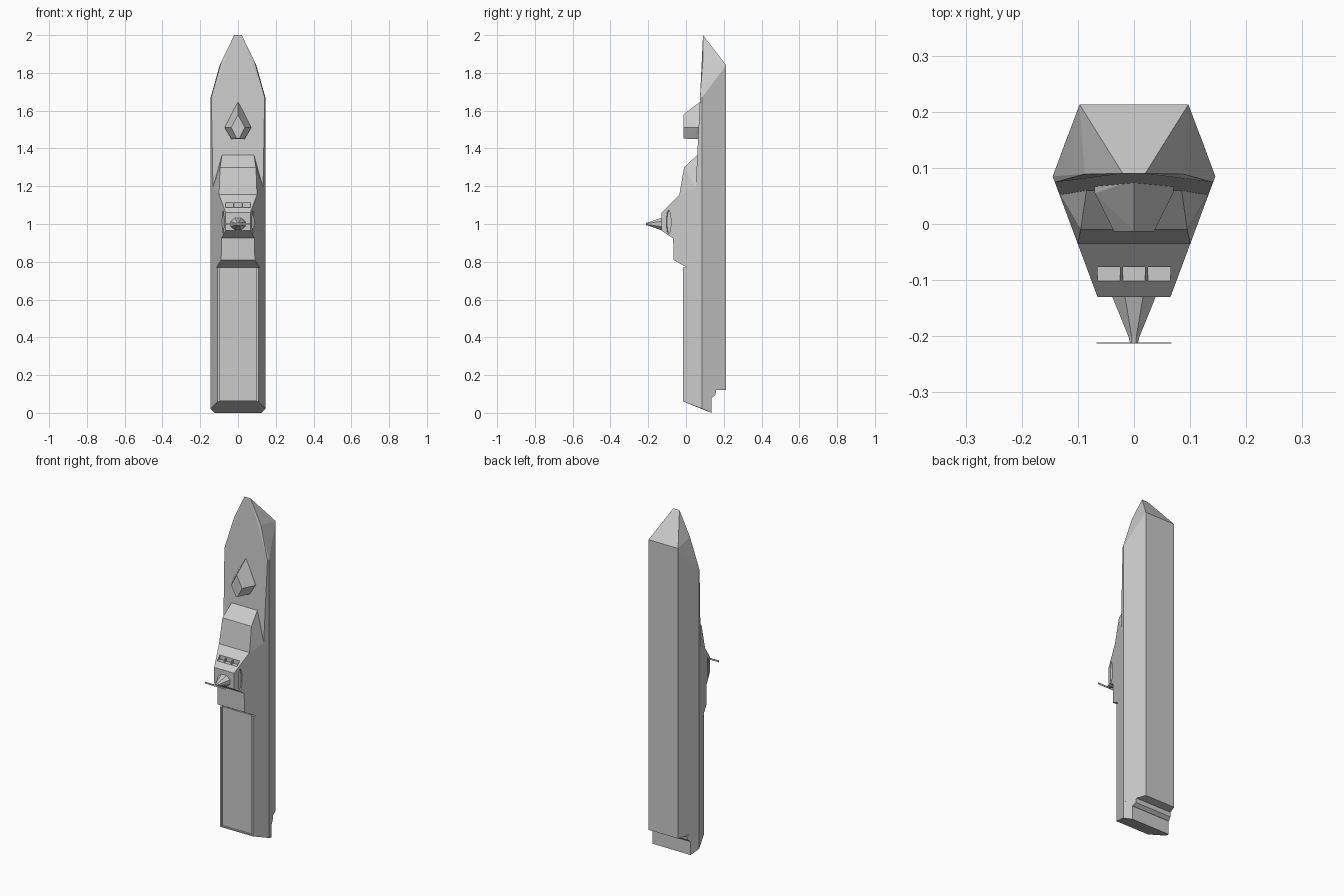
import bpy, bmesh, math
from mathutils import Vector, Matrix

if "Cube" in bpy.data.objects:
    bpy.data.objects.remove(bpy.data.objects["Cube"])

def side(y):
    # half-width of the inward leaning sides above (front of) the chine
    return 0.145 - 0.372 * abs(y - 0.085)

def finish(name, bm):
    bmesh.ops.recalc_face_normals(bm, faces=bm.faces)
    me = bpy.data.meshes.new(name)
    bm.to_mesh(me)
    bm.free()
    ob = bpy.data.objects.new(name, me)
    bpy.context.collection.objects.link(ob)
    return ob

def solid(name, pts):
    # mirrored convex solid from (y, z[, half_width]) points
    bm = bmesh.new()
    for p in pts:
        w = p[2] if len(p) > 2 else side(p[0])
        for x in ((w, -w) if w else (0,)):
            bm.verts.new((x, p[0], p[1]))
    r = bmesh.ops.convex_hull(bm, input=bm.verts)
    junk = {g for g in r['geom_interior'] + r['geom_unused'] if isinstance(g, bmesh.types.BMVert)}
    bmesh.ops.delete(bm, geom=list(junk), context='VERTS')
    bmesh.ops.dissolve_limit(bm, angle_limit=0.01, verts=bm.verts, edges=bm.edges)
    return finish(name, bm)

def box(name, x, y, z):
    bm = bmesh.new()
    bmesh.ops.create_cube(bm, size=1)
    for v in bm.verts:
        v.co = [r[0] if c < 0 else r[1] for c, r in zip(v.co, (x, y, z))]
    return finish(name, bm)

def cut(target, cutter):
    cutter.hide_render = True
    m = target.modifiers.new('cut', 'BOOLEAN')
    m.operation = 'DIFFERENCE'
    m.solver = 'EXACT'
    m.object = cutter

def deck(z):
    return 0.09 - 0.0475 * (2 - z)

# Hull with bow, and the stepped stern under it
solid('hull', [
    (0.213, 0.12, 0.097), (0.213, 1.84, 0.097), (0.085, 0.12), (0.085, 1.67),
    (deck(0.12), 0.12), (deck(1.67), 1.67),
    (0.089, 1.86, 0.088), (0.09, 2.0, 0.02)])
solid('stern', [
    (0.135, 0.0, 0.125), (0.135, 0.125, 0.125), (0.085, 0.022), (0.085, 0.125),
    (-0.002, 0.055), (-0.002, 0.125)])
solid('stern_step', [
    (0.125, 0.08), (0.137, 0.08), (0.156, 0.095), (0.16, 0.125), (0.125, 0.125)])

# Aft deck with a low rim
aft = solid('aft_deck', [(-0.015, 0.06), (-0.015, 0.77), (0.04, 0.046), (0.04, 0.77)])
cut(aft, box('aft_deck_cutter', (-0.099, 0.099), (-0.1, -0.004), (0.066, 0.8)))

# Superstructure
solid('forward_house', [
    (deck(1.37) + 0.005, 1.37, 0.084), (-0.01, 1.30, 0.095), (-0.035, 1.155),
    (0.055, 1.19), (0.055, 1.155)])
bridge = solid('bridge', [
    (-0.035, 1.155), (-0.13, 1.06), (-0.13, 0.965), (-0.07, 0.925),
    (0.06, 0.925), (0.06, 1.155)])
solid('aft_house', [
    (-0.068, 0.926), (-0.066, 0.81), (0.003, 0.77), (0.06, 0.77), (0.06, 0.926)])

# Bridge window recesses
for i in (-1, 0, 1):
    c = i * 0.045
    cut(bridge, box('window_cutter', (c - 0.02, c + 0.02), (-0.14, -0.077), (1.088, 1.125)))

# Oval recesses on both sides of the bridge
for s in (-1, 1):
    bm = bmesh.new()
    n = Vector((s, -0.372, 0)).normalized()
    up = Vector((0, 0, 1))
    t = up.cross(n)
    m = Matrix((t, up, n)).transposed().to_4x4()
    m.translation = Vector((s * side(-0.092), -0.092, 1.01))
    bmesh.ops.create_cone(bm, cap_ends=True, segments=10, radius1=1, radius2=1, depth=0.02,
                          matrix=m @ Matrix.Diagonal((0.013, 0.064, 1, 1)))
    cut(bridge, finish('side_recess_cutter', bm))

# Forward-pointing mast with cross bar
bm = bmesh.new()
for y, r1, r2, d in ((-0.1625, 0.044, 0.011, 0.075), (-0.205, 0.011, 0.008, 0.012)):
    bmesh.ops.create_cone(
        bm, cap_ends=True, segments=8, radius1=r1, radius2=r2, depth=d,
        matrix=Matrix.Translation((0, y, 1.0)) @ Matrix.Rotation(math.pi / 2, 4, 'X')
        @ Matrix.Diagonal((1, 0.85, 1, 1)) @ Matrix.Rotation(math.pi / 8, 4, 'Z'))
finish('mast', bm)
box('mast_bar', (-0.067, 0.067), (-0.213, -0.211), (0.995, 1.005))

# Faceted gun turret
solid('turret', [
    (0.078, 1.65, 0), (0.07, 1.51, 0.07), (0.07, 1.45, 0.035), (0.05, 1.45, 0.035),
    (0.055, 1.51, 0.07), (-0.013, 1.58, 0), (-0.013, 1.51, 0.036), (-0.013, 1.452, 0.006)])
